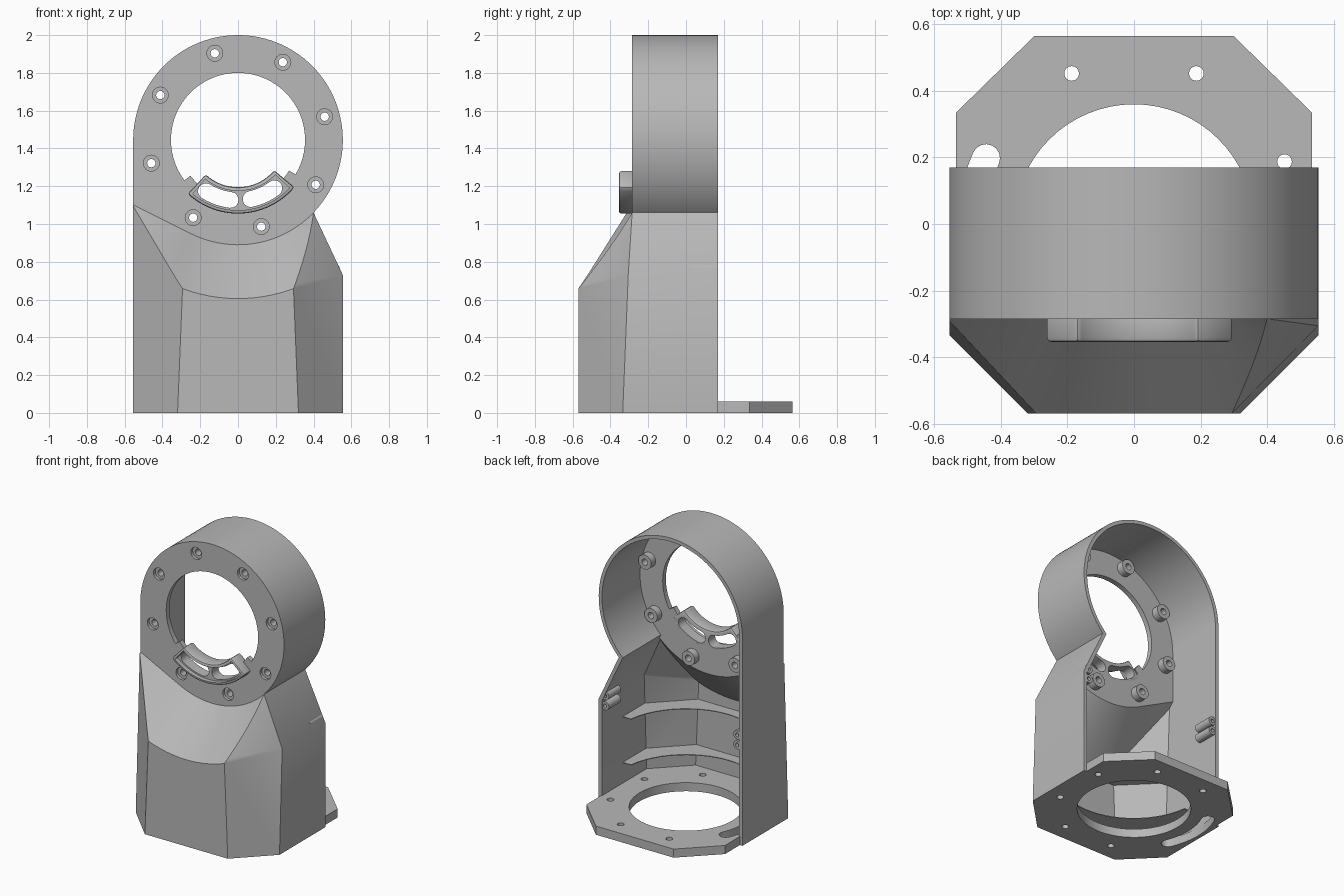
import bpy, bmesh
from math import cos, sin, radians, pi
from mathutils import Vector, Matrix

if "Cube" in bpy.data.objects:
    bpy.data.objects.remove(bpy.data.objects["Cube"], do_unlink=True)

grey = bpy.data.materials.new("plain grey")
grey.use_nodes = True
colour = (0.48, 0.48, 0.48, 1)
grey.diffuse_color = colour
grey.node_tree.nodes["Principled BSDF"].inputs["Base Color"].default_value = colour

CZ = 1.445      # height of the ring centre
R = 0.555       # ring radius and half width
FRONT, BACK = -0.285, 0.17
WALL = 0.025
PLATE = 0.035


def make(name, bm):
    bmesh.ops.recalc_face_normals(bm, faces=bm.faces[:])
    mesh = bpy.data.meshes.new(name)
    bm.to_mesh(mesh)
    bm.free()
    mesh.materials.append(grey)
    ob = bpy.data.objects.new(name, mesh)
    bpy.context.collection.objects.link(ob)
    return ob


def boolean(ob, cutter, op='DIFFERENCE'):
    mod = ob.modifiers.new("bool", 'BOOLEAN')
    mod.operation, mod.solver, mod.object = op, 'EXACT', cutter
    bpy.context.view_layer.objects.active = ob
    bpy.ops.object.modifier_apply(modifier=mod.name)
    bpy.data.objects.remove(cutter, do_unlink=True)


def prism(name, points, lo, hi, along_y=True):
    """Extrude a closed outline along y (points are x, z) or z (points are x, y)."""
    bm = bmesh.new()
    at = (lambda p, d: (p[0], d, p[1])) if along_y else (lambda p, d: (p[0], p[1], d))
    a = [bm.verts.new(at(p, lo)) for p in points]
    b = [bm.verts.new(at(p, hi)) for p in points]
    bm.faces.new(a)
    bm.faces.new(b[::-1])
    for i in range(len(a)):
        j = (i + 1) % len(a)
        bm.faces.new((a[i], a[j], b[j], b[i]))
    return make(name, bm)


def arc(r, a0, a1, n=24, cx=0, cy=0):
    steps = [radians(a0 + (a1 - a0) * i / n) for i in range(n + 1)]
    return [(cx + r * cos(a), cy + r * sin(a)) for a in steps]


def circle(r, cx, cy, n=24):
    return arc(r, 0, 360, n, cx, cy)[:-1]


def sector(r0, r1, a0, a1, cy):
    return arc(r1, a0, a1, 24, 0, cy) + arc(r0, a1, a0, 24, 0, cy)


def arc_slot(r, w, a0, a1, cy):
    """Curved slot outline with round ends."""
    x0, x1 = (arc(r, a, a, 1, 0, cy)[0] for a in (a0, a1))
    return (arc(r + w, a0, a1, 16, 0, cy) + arc(w, a1, a1 + 180, 8, *x1)[1:-1]
            + arc(r - w, a1, a0, 16, 0, cy) + arc(w, a0 + 180, a0 + 360, 8, *x0)[1:-1])


def convex(name, planes, offset=0):
    """Solid bounded by planes given as (point, outward normal)."""
    bm = bmesh.new()
    bmesh.ops.create_cube(bm, size=6)
    for co, no in planes:
        n = Vector(no).normalized()
        cut = bmesh.ops.bisect_plane(bm, geom=bm.verts[:] + bm.edges[:] + bm.faces[:],
                                     plane_co=Vector(co) - n * offset, plane_no=n, clear_outer=True)
        edges = [g for g in cut["geom_cut"] if isinstance(g, bmesh.types.BMEdge)]
        if edges:
            bmesh.ops.edgeloop_fill(bm, edges=edges)
    return make(name, bm)


# Lower body: drafted box with front chamfers and a sloped right shoulder
P1, P2, P3 = Vector((.4, -.285, 1.06)), Vector((.555, -.306, .73)), Vector((.293, -.57, .66))
SIDES = [((R, 0, 0), (1, 0, 0)), ((-R, 0, 0), (-1, 0, 0)), ((0, -.57, 0), (0, -1, 0)),
         ((R, -.335, 0), (1, -1, .04)), ((-R, -.335, 0), (-1, -1, .04)),
         (P1, (.33, 0, .155)), (P1, -(P2 - P1).cross(P3 - P1))]


def lower(name, offset, bottom, top, back):
    ends = [((0, 0, bottom - offset), (0, 0, -1)), ((0, 0, top + offset), (0, 0, 1)),
            ((0, back + offset, 0), (0, 1, 0))]
    return convex(name, SIDES + ends, offset)


def scoop(y0, r0):
    """Flared cutter that slopes the front up to the ring."""
    bm = bmesh.new()
    for y, r in ((y0, r0), (y0 - .5, r0 + .5)):
        pts = arc(r, -116.565, 90, 64, 0, CZ)
        x, z = pts[0]
        pts += [(-2, CZ + r), (-2, z + .5 * (x + 2))]
        for p in pts:
            bm.verts.new((p[0], y, p[1]))
    bmesh.ops.convex_hull(bm, input=bm.verts[:])
    bmesh.ops.dissolve_limit(bm, angle_limit=.001, verts=bm.verts[:], edges=bm.edges[:])
    return make("scoop", bm)


def ring(name, inset, lo, hi):
    """Round housing with a straight left flank."""
    r = R - inset
    pts = arc(r, -116.565, 180, 96, 0, CZ)
    x, z = pts[0]
    return prism(name, pts + [(-r, z + .5 * (x + r))], lo, hi)


housing = lower("housing", 0, 0, 1.25, BACK)
boolean(housing, scoop(FRONT, R))
boolean(housing, ring("ring", 0, FRONT, BACK), 'UNION')
hollow = lower("hollow", WALL, -.1, 1.2, .4)
boolean(hollow, scoop(FRONT + PLATE, R))
boolean(housing, hollow)
boolean(housing, ring("ring_hollow", WALL, FRONT + PLATE, .4))

# Front opening
boolean(housing, prism("opening", circle(.355, 0, CZ, 96), -.6, -.2))

# Bolt circle with counterbores, bosses behind
bolts = [arc(.475, a, a, 1, 0, CZ)[0] for a in range(15, 375, 45)]
for i, (x, z) in enumerate(bolts):
    boss = prism("bolt_boss_%d" % (i + 1), circle(.05, x, z), FRONT + .025, -.2)
    for ob in (housing, boss):
        boolean(ob, prism("counterbore", circle(.042, x, z), -.4, FRONT + .02))
        boolean(ob, prism("bolt_hole", circle(.022, x, z), -.4, -.1))

# Curved slotted tray at the bottom of the opening
tray = prism("slotted_tray", sector(.25, .39, -133, -40, CZ), -.355, FRONT + PLATE)
mod = tray.modifiers.new("round", 'BEVEL')
mod.width, mod.segments, mod.limit_method, mod.angle_limit = .012, 2, 'ANGLE', radians(40)
bpy.context.view_layer.objects.active = tray
bpy.ops.object.modifier_apply(modifier=mod.name)
boolean(tray, prism("tray_recess", sector(.27, .372, -130, -43, CZ), -.5, -.325))
for a0, a1 in ((-122, -97), (-78, -53)):
    for ob in (tray, housing):
        boolean(ob, prism("slot", arc_slot(.32, .042, a0, a1, CZ), -.6, -.1))

# Small lugs joining the tray to the opening
for side, a in ((-1, -138), (1, -36)):
    prism("tray_lug_%s" % ("right" if side < 0 else "left"),
          sector(.315, .37, a - 5, a + 5, CZ), FRONT, FRONT + PLATE)

# Base flange with centre hole, screw holes and adjusting slot
quarter = [(.30, .565), (.535, .335)]
outline = ([(x, y) for x, y in quarter] + [(x, -y + .01) for x, y in quarter[::-1]]
           + [(-x, -y + .01) for x, y in quarter] + [(-x, y) for x, y in quarter[::-1]])
base = prism("base_flange", outline, 0, .06, False)
boolean(base, prism("centre_hole", circle(.36, 0, 0, 64), -.1, .2, False))
for a in (-112.5, -67.5, -22.5, 22.5, 67.5, 112.5):
    x, y = arc(.49, a, a, 1)[0]
    boolean(base, prism("screw_hole", circle(.022, x, y), -.1, .2, False))
boolean(base, prism("base_slot", arc_slot(.487, .042, 156, 204, 0), -.1, .2, False))

# Stiffening shelves inside the lower body
for i, z in enumerate((.2, .52)):
    shelf = lower("inner_shelf_%d" % (i + 1), .015, z, z + .005, -.06)
    boolean(shelf, prism("shelf_cut", circle(.47, 0, 0, 64), 0, 1, False))

# Small screw posts on the rear edges
for side, word in ((1, "left"), (-1, "right")):
    for i, z in enumerate((.69, .76)):
        post = prism("rear_post_%s_%d" % (word, i + 1), circle(.03, side * .51, z, 16), .03, .165)
        boolean(post, prism("post_hole", circle(.013, side * .51, z, 12), .1, .3))

# Smooth curved walls, keep edges sharp
for ob in bpy.context.scene.objects:
    ob.select_set(ob.type == 'MESH')
bpy.context.view_layer.objects.active = housing
bpy.ops.object.shade_smooth_by_angle(angle=radians(28))
